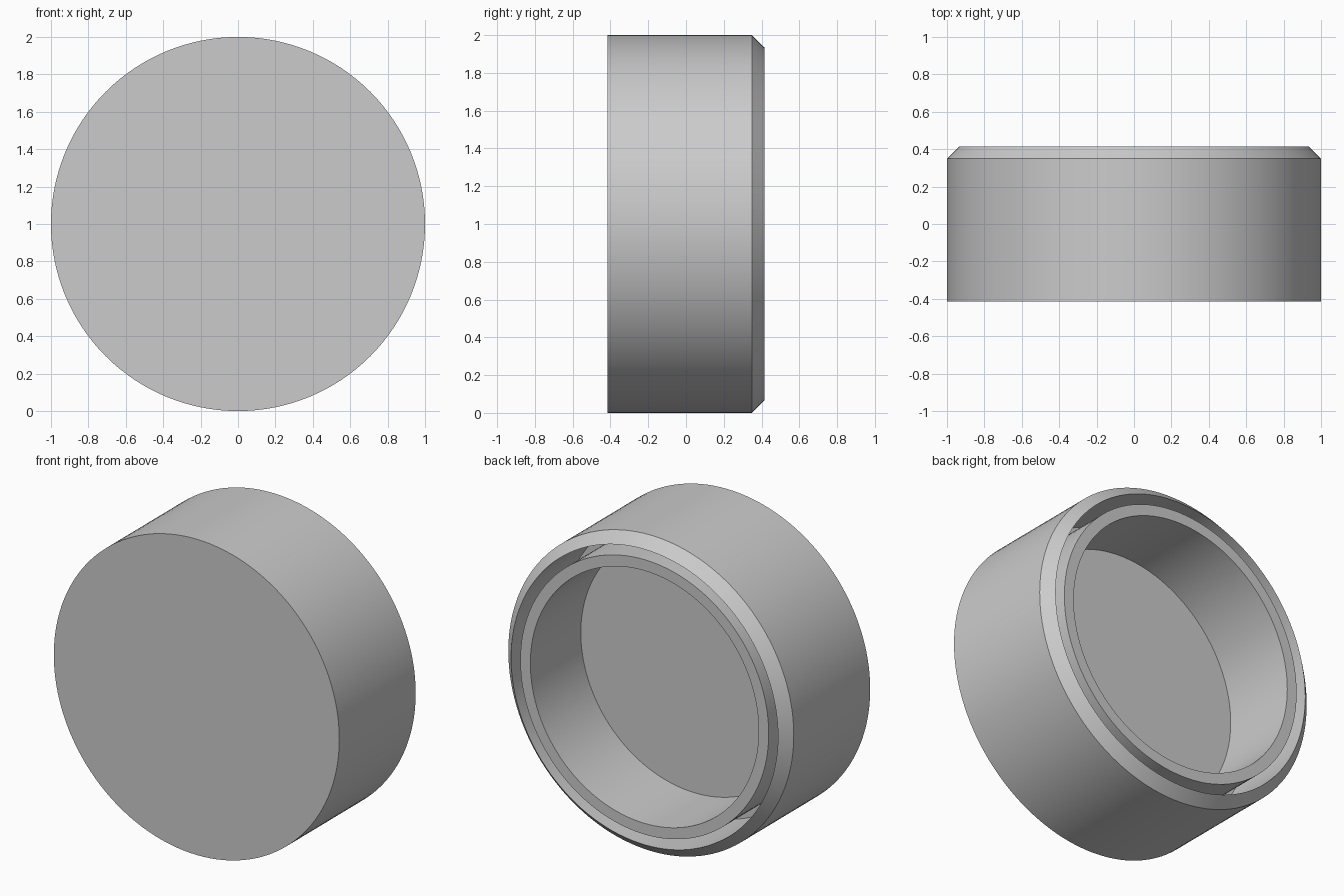
import bpy
import bmesh
from math import radians, tau
from mathutils import Matrix, Vector

old = bpy.data.objects.get("Cube")
if old:
    bpy.data.objects.remove(old, do_unlink=True)

# Plain grey plastic
grey = bpy.data.materials.new("grey")
grey.use_nodes = True
colour = (0.6, 0.6, 0.6, 1.0)
grey.diffuse_color = colour
grey.node_tree.nodes["Principled BSDF"].inputs["Base Color"].default_value = colour

HALF = 0.415        # half the depth of the cap
FLOOR = -0.09       # level of the cup floor and the groove floor
CHAMFER = 0.065
SEGMENTS = 128


def lathe(name, profile, material):
    """Spin (radius, y) points round the y axis, then stand the result on z = 0."""
    bm = bmesh.new()
    verts = [bm.verts.new((r, y, 0)) for r, y in profile]
    edges = [bm.edges.new(pair) for pair in zip(verts, verts[1:])]
    bmesh.ops.spin(bm, geom=verts + edges, cent=(0, 0, 0), axis=(0, 1, 0),
                   angle=tau, steps=SEGMENTS, use_duplicate=False)
    bmesh.ops.remove_doubles(bm, verts=bm.verts, dist=1e-4)
    bmesh.ops.recalc_face_normals(bm, faces=bm.faces)
    bmesh.ops.transform(bm, matrix=Matrix.Translation(Vector((0, 0, 1))), verts=bm.verts)
    mesh = bpy.data.meshes.new(name)
    bm.to_mesh(mesh)
    bm.free()
    mesh.materials.append(material)
    obj = bpy.data.objects.new(name, mesh)
    bpy.context.collection.objects.link(obj)
    bpy.ops.object.select_all(action="DESELECT")
    obj.select_set(True)
    bpy.context.view_layer.objects.active = obj
    bpy.ops.object.shade_smooth_by_angle(angle=radians(30))
    return obj


# Closed front, chamfered outer skirt, narrow groove, inner sealing ring, cup floor
lathe("round_cap", [
    (0, -HALF), (1, -HALF),
    (1, HALF - CHAMFER), (1 - CHAMFER, HALF),
    (1 - CHAMFER, FLOOR), (0.87, FLOOR),
    (0.87, HALF), (0.80, HALF),
    (0.80, FLOOR), (0, FLOOR),
], grey)
